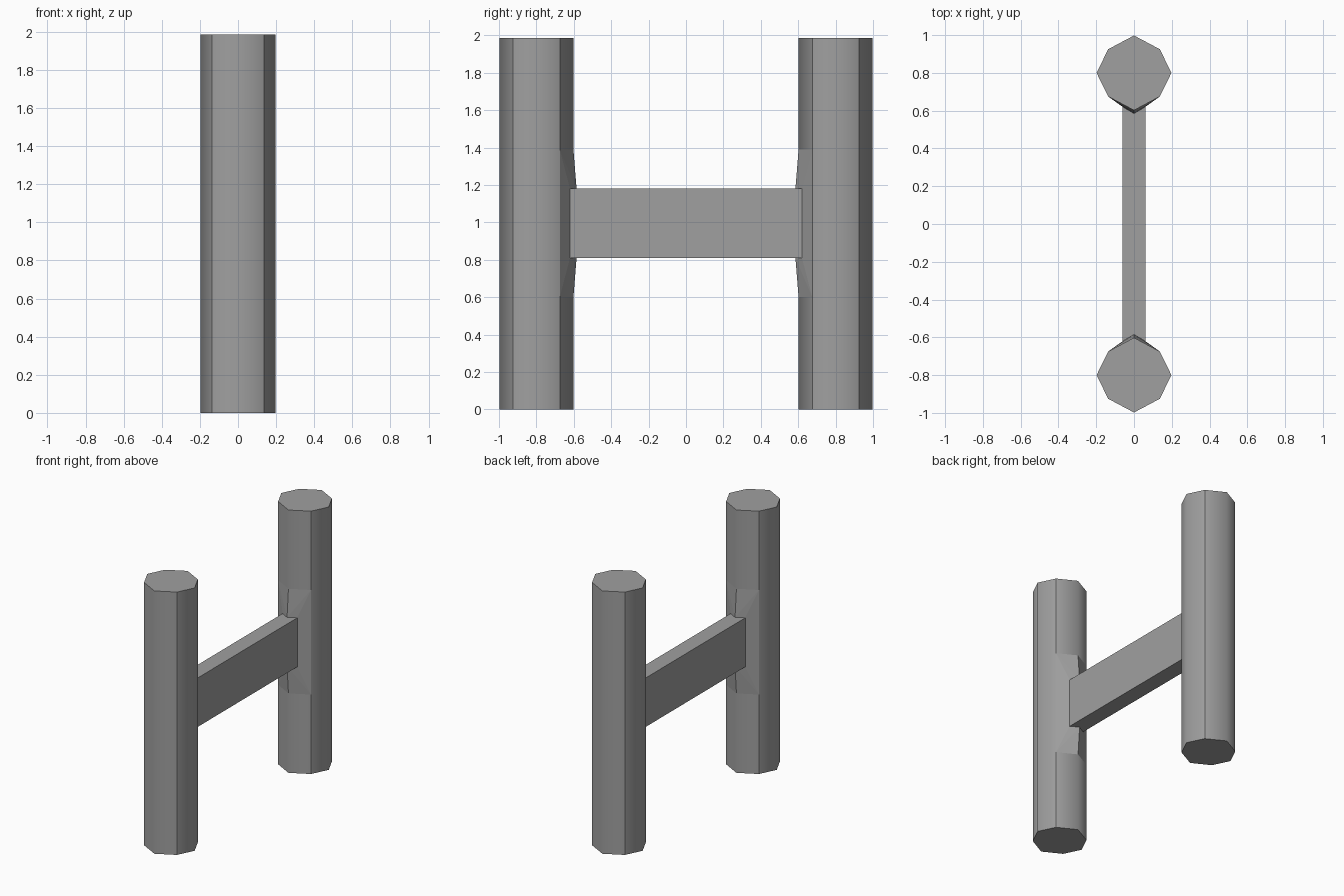
import bpy
import bmesh

cube = bpy.data.objects.get("Cube")
if cube:
    bpy.data.objects.remove(cube, do_unlink=True)

HEIGHT = 1.985
CENTRE = 0.8      # distance of each post from the middle
DX, DY = 0.137, 0.125   # diagonal corners of the post profile

grey = bpy.data.materials.new("plain grey")
grey.use_nodes = True
colour = (0.35, 0.35, 0.35, 1)
grey.diffuse_color = colour
grey.node_tree.nodes["Principled BSDF"].inputs["Base Color"].default_value = colour


def finish(name, bm):
    bmesh.ops.recalc_face_normals(bm, faces=bm.faces[:])
    mesh = bpy.data.meshes.new(name)
    bm.to_mesh(mesh)
    bm.free()
    mesh.materials.append(grey)
    obj = bpy.data.objects.new(name, mesh)
    bpy.context.collection.objects.link(obj)
    return obj


def make_post(name, side):
    # Eight-sided column, softened across its four axis corners
    profile = [(0, 0.198), (DX, DY), (0.198, 0), (DX, -DY),
               (0, -0.198), (-DX, -DY), (-0.198, 0), (-DX, DY)]
    bm = bmesh.new()
    base = bm.faces.new([bm.verts.new((x, y + side * CENTRE, 0)) for x, y in profile])
    top = bmesh.ops.extrude_face_region(bm, geom=[base], use_keep_orig=True)["geom"]
    bmesh.ops.translate(bm, vec=(0, 0, HEIGHT),
                        verts=[v for v in top if isinstance(v, bmesh.types.BMVert)])
    for face in bm.faces:
        face.smooth = len(face.verts) == 4
    for edge in bm.edges:
        a, b = (v.co for v in edge.verts)
        upright = abs(a.z - b.z) > 1
        edge.smooth = upright and abs(abs(a.x) - DX) > 0.01
    return finish(name, bm)


def make_gusset(name, side):
    # Tapered collar that swells from the post towards the beam
    bm = bmesh.new()
    for z in (0.6, 1.39):
        for x, y in ((-DX, 0.675), (0, 0.602), (DX, 0.675)):
            bm.verts.new((x, side * y, z))
    for z in (0.81, 1.18):
        for x, y in ((-0.06, 0.62), (0, 0.585), (0.06, 0.62)):
            bm.verts.new((x, side * y, z))
    bmesh.ops.convex_hull(bm, input=bm.verts[:])
    bmesh.ops.dissolve_limit(bm, angle_limit=0.02, verts=bm.verts[:], edges=bm.edges[:])
    return finish(name, bm)


for label, side in (("front", -1), ("back", 1)):
    make_post(label + "_post", side)
    make_gusset(label + "_gusset", side)

# Crossbeam between the posts
bm = bmesh.new()
bmesh.ops.create_cube(bm, size=1)
bmesh.ops.scale(bm, vec=(0.122, 1.24, 0.37), verts=bm.verts[:])
bmesh.ops.translate(bm, vec=(0, 0, 0.995), verts=bm.verts[:])
finish("crossbeam", bm)
